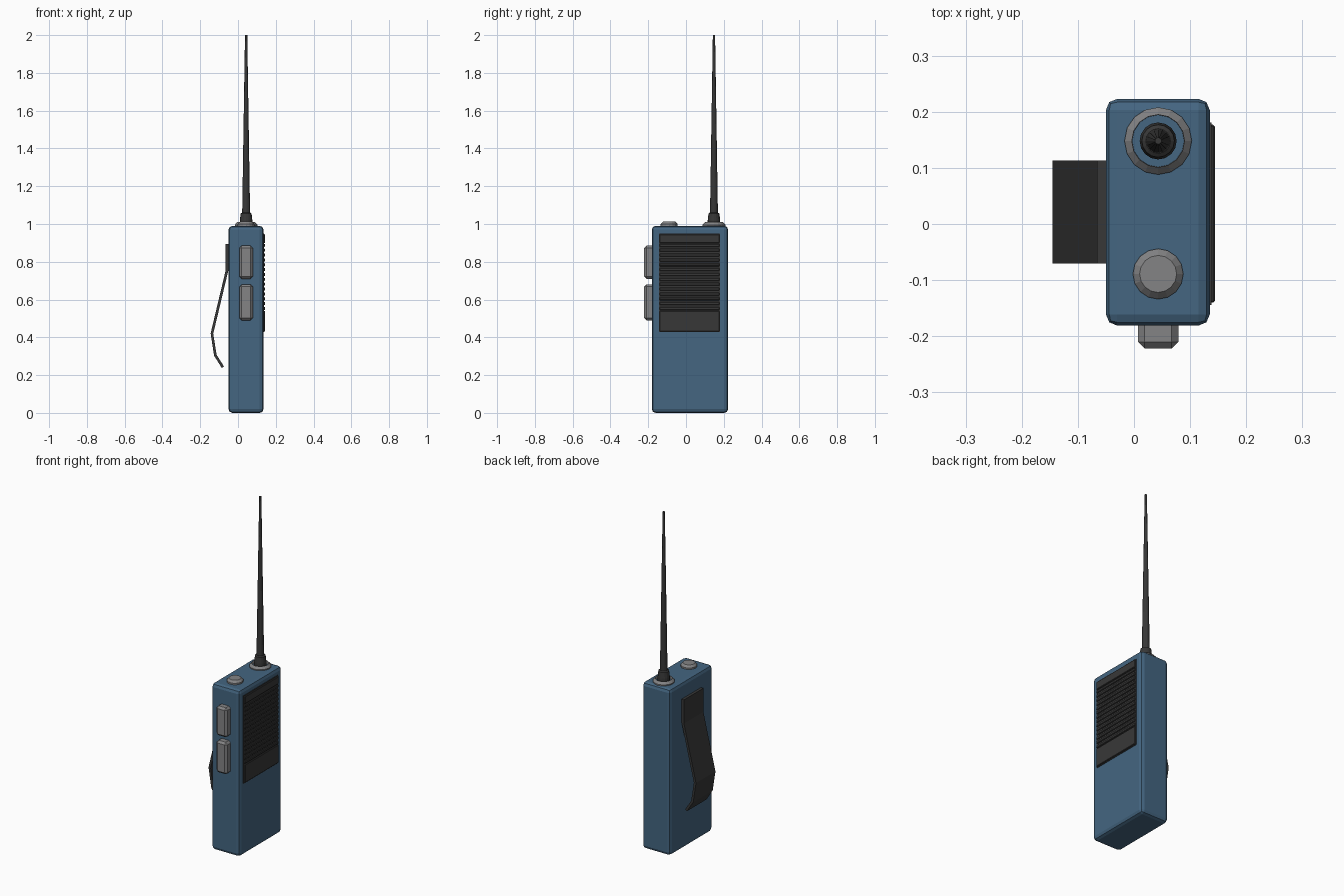
import bpy, bmesh, math
from mathutils import Vector

if "Cube" in bpy.data.objects:
    bpy.data.objects.remove(bpy.data.objects["Cube"])


def material(name, color):
    m = bpy.data.materials.new(name)
    m.diffuse_color = (*color, 1)
    m.use_nodes = True
    m.node_tree.nodes["Principled BSDF"].inputs["Base Color"].default_value = m.diffuse_color
    return m


BLUE = material("slate_blue", (0.058, 0.132, 0.22))
GREY = material("mid_grey", (0.23, 0.23, 0.235))
DARK = material("charcoal", (0.039, 0.039, 0.039))


def finish(name, bm, mat):
    bmesh.ops.recalc_face_normals(bm, faces=bm.faces)
    me = bpy.data.meshes.new(name)
    bm.to_mesh(me)
    bm.free()
    me.materials.append(mat)
    ob = bpy.data.objects.new(name, me)
    bpy.context.collection.objects.link(ob)
    return ob


def box(name, lo, hi, mat, bevel=0, segments=1):
    bm = bmesh.new()
    bmesh.ops.create_cube(bm, size=1)
    lo, hi = Vector(lo), Vector(hi)
    for v in bm.verts:
        v.co = (lo + hi) / 2 + v.co * (hi - lo)
    if bevel:
        bmesh.ops.bevel(bm, geom=bm.edges[:], offset=bevel, segments=segments,
                        profile=0.5, affect='EDGES')
    return finish(name, bm, mat)


def lathe(name, profile, x, y, mat, sides=16, closed=False):
    """Spin (radius, z) points round a vertical axis, capping open ends."""
    bm = bmesh.new()
    rings = [[bm.verts.new((x + r * math.cos(2 * math.pi * i / sides),
                            y + r * math.sin(2 * math.pi * i / sides), z))
              for i in range(sides)] for r, z in profile]
    pairs = list(zip(rings, rings[1:]))
    if closed:
        pairs.append((rings[-1], rings[0]))
    else:
        bm.faces.new(rings[0])
        bm.faces.new(rings[-1])
    for a, b in pairs:
        for i in range(sides):
            j = (i + 1) % sides
            bm.faces.new((a[i], a[j], b[j], b[i]))
    return finish(name, bm, mat)


# Body
box("body", (-0.05, -0.181, 0), (0.135, 0.223, 0.99), BLUE, 0.02, 2)

# Speaker panel: base plate, two flat bands and a row of ribs
Y0, Y1 = -0.144, 0.181
box("grille_base", (0.125, Y0, 0.427), (0.138, Y1, 0.95), DARK)
box("grille_lower_band", (0.13, Y0 + 0.004, 0.431), (0.144, Y1 - 0.004, 0.54), DARK, 0.003)
box("grille_upper_band", (0.13, Y0 + 0.004, 0.9), (0.144, Y1 - 0.004, 0.946), DARK, 0.003)
RIBS = 14
step = 0.36 / RIBS
for i in range(RIBS):
    z = 0.54 + step * (i + 0.5)
    box(f"grille_rib_{i + 1}", (0.13, Y0 + 0.004, z - 0.008),
        (0.144, Y1 - 0.004, z + 0.008), DARK, 0.003)

# Side buttons
for name, z0, z1 in (("upper_button", 0.71, 0.885), ("lower_button", 0.49, 0.68)):
    box(name, (0.007, -0.222, z0), (0.079, -0.15, z1), GREY, 0.012)

# Top knob
lathe("knob", [(0.045, 0.97), (0.045, 0.999), (0.033, 1.012)], 0.043, -0.089, GREY)

# Antenna with its socket ring, collar and tapered whip
AX, AY = 0.043, 0.148
lathe("antenna_ring", [(0.06, 0.98), (0.06, 0.996), (0.047, 1.01), (0.046, 0.98)],
      AX, AY, GREY, closed=True)
lathe("antenna_collar", [(0.033, 0.98), (0.033, 1.02), (0.029, 1.055), (0.022, 1.06)],
      AX, AY, DARK)
lathe("antenna_whip", [(0.021, 1.05), (0.006, 2.0)], AX, AY, DARK)

# Belt clip: bent strip swept across y
path = [(-0.058, 0.895), (-0.058, 0.755), (-0.138, 0.42), (-0.12, 0.305), (-0.08, 0.242)]
HALF = 0.007
bm = bmesh.new()
sections = []
for i, p in enumerate(path):
    a, b = Vector(path[max(i - 1, 0)]), Vector(path[min(i + 1, len(path) - 1)])
    d = (b - a).normalized()
    n = Vector((-d.y, d.x)) * HALF
    p = Vector(p)
    sections.append([bm.verts.new((q.x, y, q.y)) for q, y in
                     ((p + n, -0.07), (p + n, 0.113), (p - n, 0.113), (p - n, -0.07))])
bm.faces.new(sections[0])
bm.faces.new(sections[-1])
for s, t in zip(sections, sections[1:]):
    for k in range(4):
        m = (k + 1) % 4
        bm.faces.new((s[k], s[m], t[m], t[k]))
finish("belt_clip", bm, DARK)
box("clip_mount", (-0.066, -0.07, 0.755), (-0.04, 0.113, 0.895), DARK)
